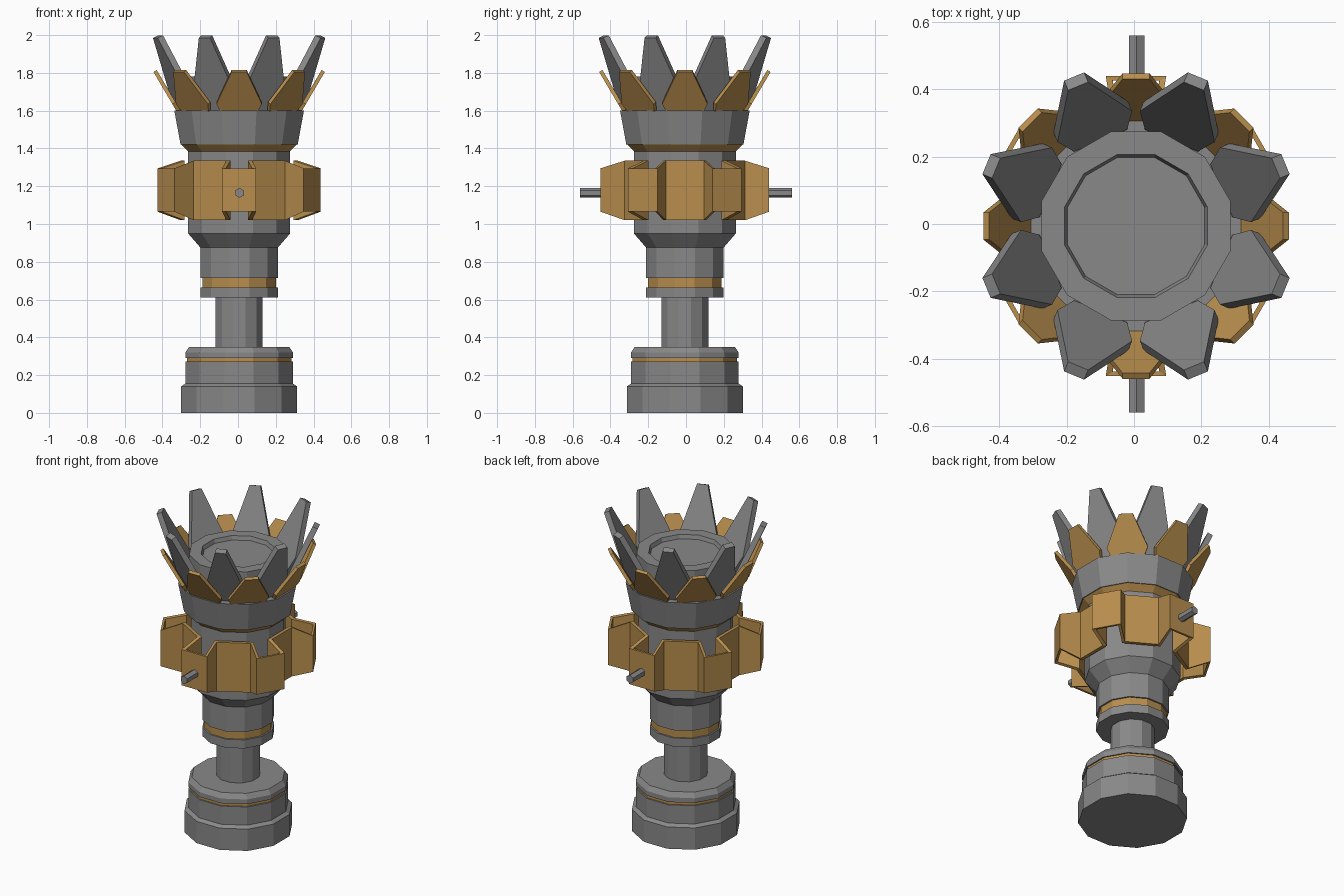
import bpy, bmesh
from math import pi, sin, cos, radians
from mathutils import Vector, Matrix

cube = bpy.data.objects.get("Cube")
if cube:
    bpy.data.objects.remove(cube, do_unlink=True)

AXIS = Vector((0.006, -0.006, 0))  # shared centre line of the turned parts


def material(name, rgb):
    m = bpy.data.materials.new(name)
    m.use_nodes = True
    m.diffuse_color = (*rgb, 1)
    m.node_tree.nodes["Principled BSDF"].inputs["Base Color"].default_value = (*rgb, 1)
    return m


GREY = material("steel grey", (0.25, 0.25, 0.25))
GOLD = material("dull gold", (0.48, 0.27, 0.075))


def finish(bm, name, mat, location=AXIS):
    bmesh.ops.recalc_face_normals(bm, faces=bm.faces)
    mesh = bpy.data.meshes.new(name)
    bm.to_mesh(mesh)
    bm.free()
    mesh.materials.append(mat)
    obj = bpy.data.objects.new(name, mesh)
    obj.location = location
    bpy.context.collection.objects.link(obj)
    return obj


def turned(name, mat, profile, sides=12):
    """Capped turned part; profile holds (flat-to-centre radius, height)."""
    bm = bmesh.new()
    rings = []
    for radius, z in profile:
        r = radius / cos(pi / sides)
        angles = [2 * pi * (i + 0.5) / sides for i in range(sides)]
        rings.append([bm.verts.new((r * cos(a), r * sin(a), z)) for a in angles])
    for low, high in zip(rings, rings[1:]):
        for i in range(sides):
            j = (i + 1) % sides
            bm.faces.new((low[i], low[j], high[j], high[i]))
    bm.faces.new(rings[0])
    bm.faces.new(rings[-1])
    return finish(bm, name, mat)


def blade(name, mat, angle, outline, thickness):
    """Leaning plate; outline holds (half width, radius, height) from base to tip."""
    bm = bmesh.new()
    points = [(r, w, z) for w, r, z in outline]
    points += [(r, -w, z) for w, r, z in reversed(outline)]
    face = bm.faces.new([bm.verts.new(p) for p in points])
    face.normal_update()
    offset = face.normal * thickness
    top = bmesh.ops.extrude_face_region(bm, geom=[face])["geom"]
    verts = [g for g in top if isinstance(g, bmesh.types.BMVert)]
    bmesh.ops.translate(bm, verts=verts, vec=offset)
    bmesh.ops.translate(bm, verts=bm.verts, vec=-offset / 2)
    bmesh.ops.rotate(bm, verts=bm.verts, matrix=Matrix.Rotation(angle, 3, "Z"))
    return finish(bm, name, mat)


# Foot, with a gold line in its groove
turned("foot", GREY, [(0.307, 0), (0.307, 0.14), (0.285, 0.155), (0.285, 0.272),
                      (0.27, 0.272), (0.27, 0.29), (0.285, 0.29), (0.285, 0.32),
                      (0.265, 0.35)])
turned("foot_gold_band", GOLD, [(0.277, 0.271), (0.277, 0.291)])

# Stem and collar
turned("stem", GREY, [(0.125, 0.34), (0.125, 0.62)])
turned("collar", GREY, [(0.205, 0.61), (0.205, 0.665)])
turned("collar_gold_band", GOLD, [(0.195, 0.66), (0.195, 0.72)])

# Main barrel flaring out of the collar
turned("barrel", GREY, [(0.205, 0.715), (0.205, 0.875), (0.27, 0.95), (0.27, 1.385)])
turned("barrel_gold_band", GOLD, [(0.27, 1.385), (0.305, 1.42)])

# Cup and the recessed head inside the crown
turned("crown_cup", GREY, [(0.31, 1.42), (0.343, 1.6)])
turned("head", GREY, [(0.28, 1.59), (0.28, 1.78), (0.212, 1.78), (0.204, 1.755)])

# Folded guard: tall inner panels alternate with short outer panels
bm = bmesh.new()
columns = []
for k in range(12):
    a = radians(30 * k)
    radius, half, low, high = (0.446, 0.09, 1.065, 1.295) if k % 2 else (0.31, 0.1, 1.02, 1.335)
    for side in (-half, half):
        x = radius * cos(a) - side * sin(a)
        y = radius * sin(a) + side * cos(a)
        columns.append((bm.verts.new((x, y, low)), bm.verts.new((x, y, high))))
for i, (low, high) in enumerate(columns):
    next_low, next_high = columns[(i + 1) % len(columns)]
    bm.faces.new((low, next_low, next_high, high))
guard = finish(bm, "folded_guard", GOLD)
shell = guard.modifiers.new("thickness", "SOLIDIFY")
shell.thickness = 0.025
shell.offset = -1

# Cross pin through the guard, front to back
bm = bmesh.new()
bmesh.ops.create_cone(bm, cap_ends=True, segments=6, radius1=0.026, radius2=0.026, depth=1.12,
                      matrix=Matrix.Rotation(pi / 2, 4, "X"))
finish(bm, "cross_pin", GREY, Vector((0.008, 0, 1.165)))

# Crown: tall grey spikes between short gold petals
spike = [(0.085, 0.29, 1.6), (0.12, 0.335, 1.7), (0.032, 0.465, 1.992)]
petal = [(0.1, 0.321, 1.6), (0.12, 0.345, 1.64), (0.04, 0.445, 1.81)]
for k in range(8):
    blade(f"crown_spike_{k + 1}", GREY, radians(45 * k + 22.5), spike, 0.034)
    blade(f"crown_petal_{k + 1}", GOLD, radians(45 * k), petal, 0.02)
